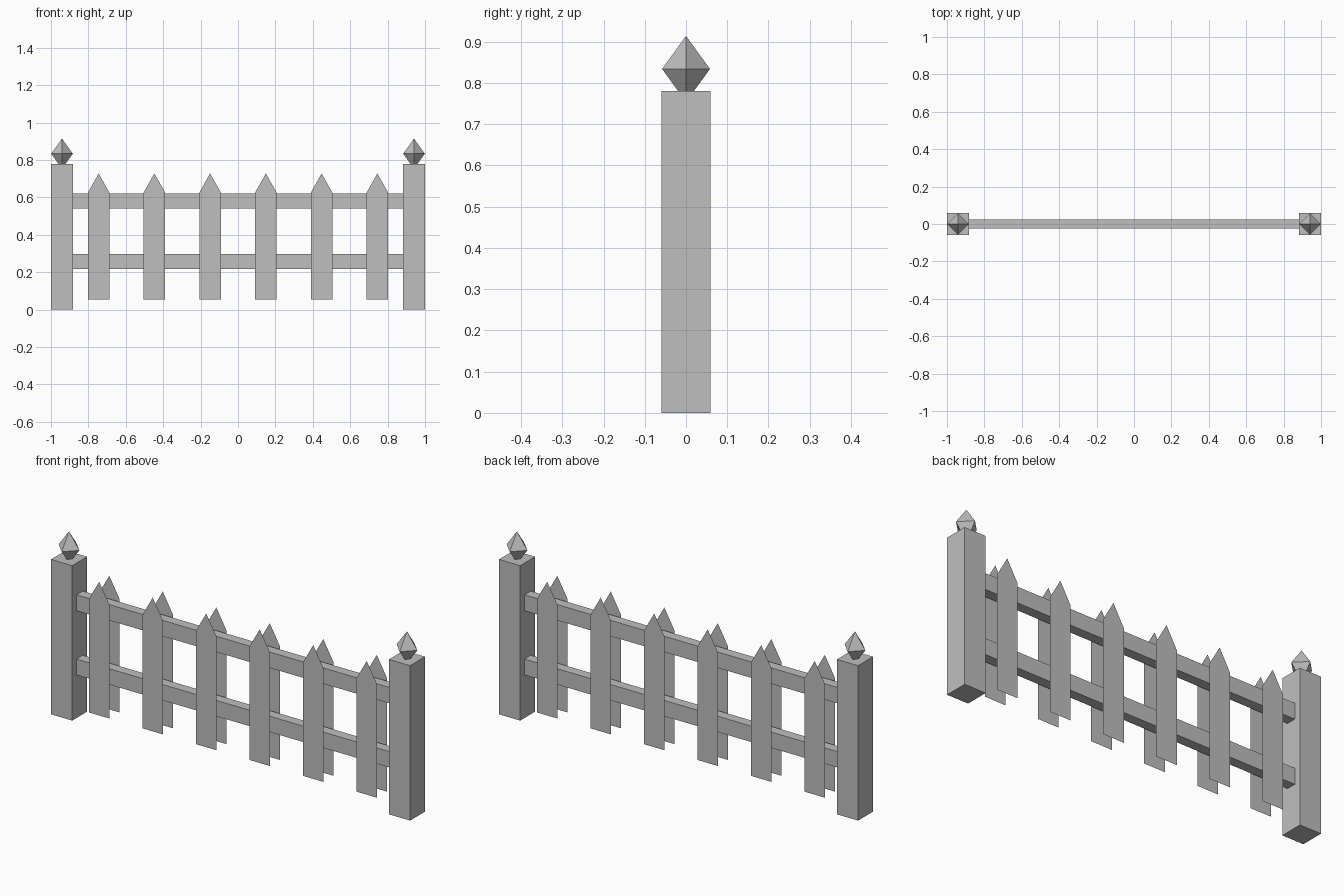
import bpy

if "Cube" in bpy.data.objects:
    bpy.data.objects.remove(bpy.data.objects["Cube"])

grey = bpy.data.materials.new("stone_grey")
grey.diffuse_color = (0.52, 0.52, 0.52, 1.0)
grey.use_nodes = True
grey.node_tree.nodes["Principled BSDF"].inputs["Base Color"].default_value = grey.diffuse_color


def add_mesh(name, verts, faces):
    mesh = bpy.data.meshes.new(name)
    mesh.from_pydata(verts, [], faces)
    mesh.materials.append(grey)
    obj = bpy.data.objects.new(name, mesh)
    bpy.context.collection.objects.link(obj)
    return obj


def add_box(name, x0, x1, y0, y1, z0, z1):
    verts = [(x, y, z) for z in (z0, z1)
             for x, y in ((x0, y0), (x1, y0), (x1, y1), (x0, y1))]
    faces = [(3, 2, 1, 0), (4, 5, 6, 7)]
    faces += [(i, (i + 1) % 4, (i + 1) % 4 + 4, i + 4) for i in range(4)]
    return add_mesh(name, verts, faces)


def add_finial(name, cx, cz, r, h):
    # eight-sided diamond whose lower tip sinks into the post
    verts = [(cx + r, 0, cz), (cx, r, cz), (cx - r, 0, cz), (cx, -r, cz),
             (cx, 0, cz + h), (cx, 0, cz - h)]
    faces = []
    for i in range(4):
        j = (i + 1) % 4
        faces += [(i, j, 4), (j, i, 5)]
    return add_mesh(name, verts, faces)


def add_picket(name, cx, y, half=0.058):
    # thin pointed board
    outline = [(-half, 0.055), (half, 0.055), (half, 0.625),
               (0, 0.728), (-half, 0.625)]
    verts = [(cx + x, y, z) for x, z in outline]
    face = (0, 1, 2, 3, 4) if y < 0 else (4, 3, 2, 1, 0)
    return add_mesh(name, verts, [face])


# end posts with diamond finials
POST = 0.059
for side, label in ((-1, "left"), (1, "right")):
    cx = side * (1 - POST)
    add_box(f"{label}_post", cx - POST, cx + POST, -POST, POST, 0, 0.78)
    add_finial(f"{label}_finial", cx, 0.834, 0.058, 0.08)

# horizontal rails between the posts
for label, z0, z1 in (("lower", 0.217, 0.297), ("upper", 0.54, 0.62)):
    add_box(f"{label}_rail", -0.883, 0.883, -0.025, 0.025, z0, z1)

# pickets on both sides of the rails
for label, y in (("front", -0.04), ("back", 0.04)):
    for i in range(6):
        add_picket(f"{label}_picket_{i + 1}", (i - 2.5) * 0.298, y)
